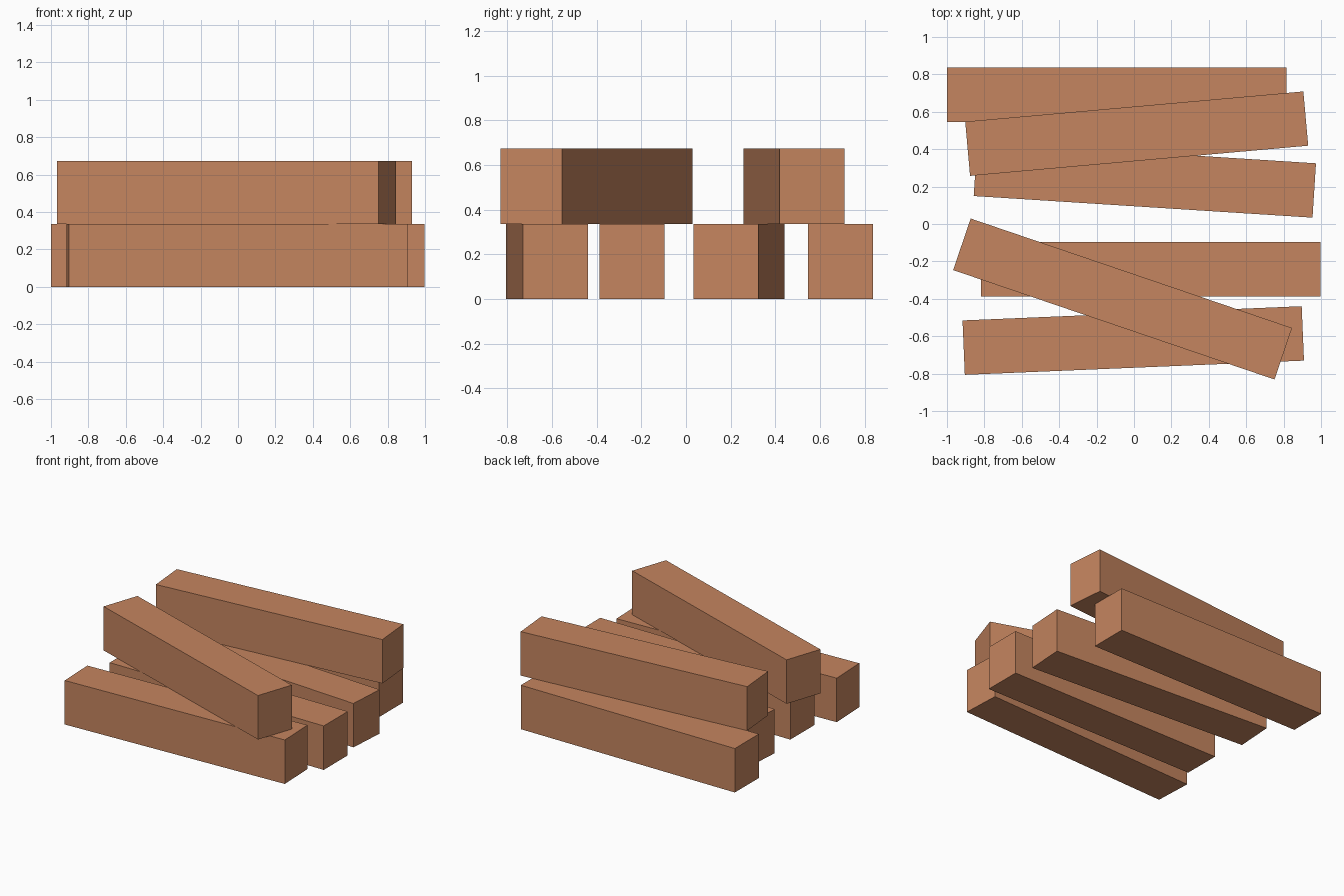
import bpy
from math import radians

cube = bpy.data.objects.get("Cube")
if cube:
    bpy.data.objects.remove(cube, do_unlink=True)

LENGTH, WIDTH, HEIGHT = 1.815, 0.291, 0.337

# Warm timber colour
wood = bpy.data.materials.new("warm wood")
wood.use_nodes = True
colour = (0.56, 0.235, 0.115, 1)
wood.diffuse_color = colour
wood.node_tree.nodes["Principled BSDF"].inputs["Base Color"].default_value = colour


def beam(name, x, y, layer, angle):
    """One squared timber lying in a layer, turned about the vertical."""
    bpy.ops.mesh.primitive_cube_add(size=1, location=(x, y, HEIGHT * (layer + 0.5)),
                                    rotation=(0, 0, radians(angle)))
    obj = bpy.context.object
    obj.name = name
    obj.scale = (LENGTH, WIDTH, HEIGHT)
    obj.data.materials.append(wood)


# Bottom layer, back to front
beam("bottom_beam_back", -0.093, 0.692, 0, 0)
beam("bottom_beam_mid_back", 0.058, 0.237, 0, -3.65)
beam("bottom_beam_mid_front", 0.09, -0.241, 0, 0)
beam("bottom_beam_front", -0.004, -0.623, 0, 2.4)

# Top layer
beam("top_beam_back", 0.0145, 0.483, 1, 5.1)
beam("top_beam_front", -0.061, -0.401, 1, -18.8)
